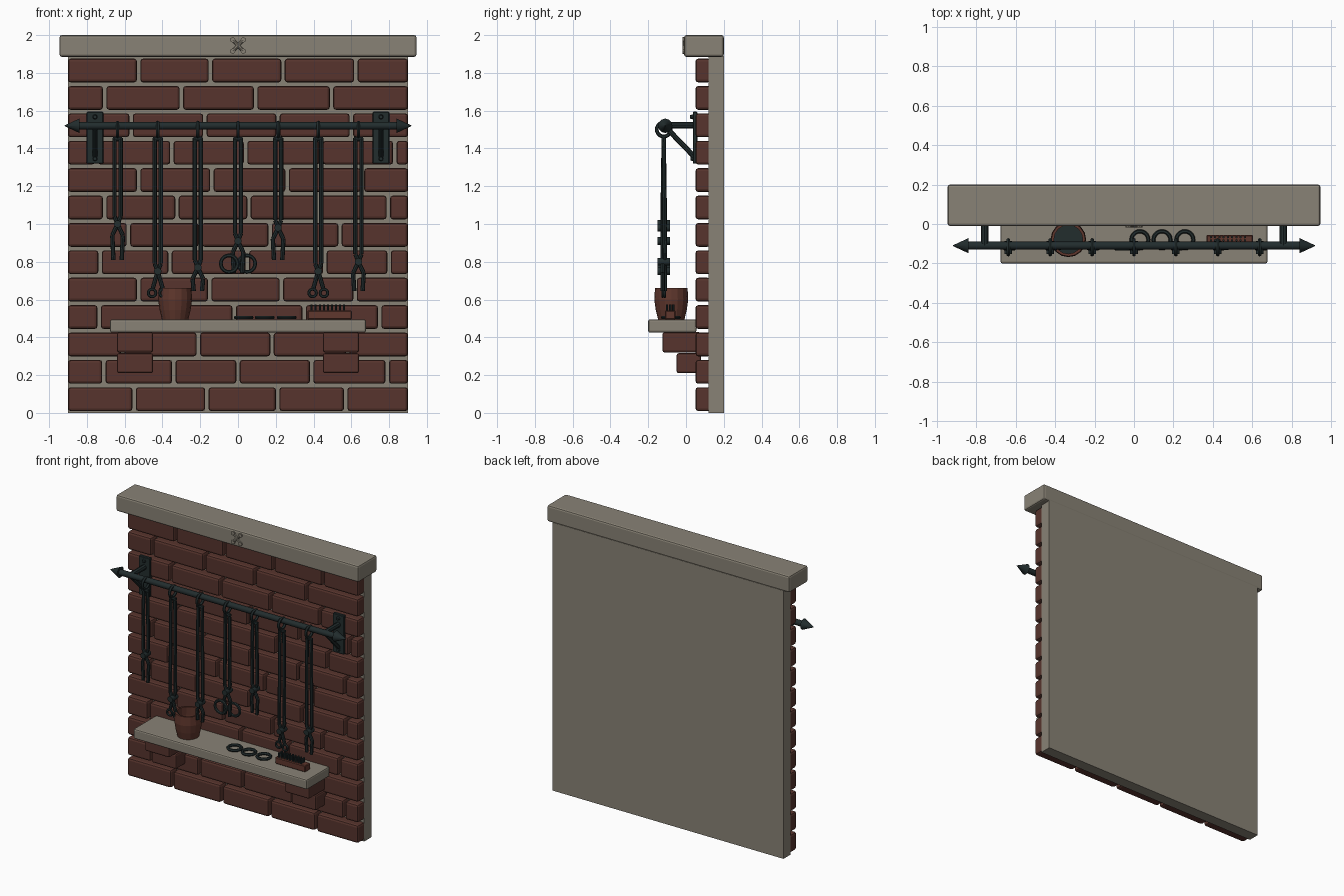
import bpy, bmesh, math
from mathutils import Vector, Matrix

cube = bpy.data.objects.get("Cube")
if cube:
    bpy.data.objects.remove(cube, do_unlink=True)


def material(name, rgb):
    m = bpy.data.materials.new(name)
    m.use_nodes = True
    m.diffuse_color = (*rgb, 1)
    m.node_tree.nodes["Principled BSDF"].inputs["Base Color"].default_value = (*rgb, 1)
    return m


STONE = material("grey stone", (0.25, 0.225, 0.18))
BRICK = material("dark red brick", (0.095, 0.034, 0.026))
IRON = material("dark iron", (0.016, 0.026, 0.027))
WOOD = material("red brown wood", (0.115, 0.038, 0.026))


def finish(name, bm, mat, smooth=False):
    mesh = bpy.data.meshes.new(name)
    bmesh.ops.recalc_face_normals(bm, faces=bm.faces)
    bm.to_mesh(mesh)
    bm.free()
    mesh.materials.append(mat)
    ob = bpy.data.objects.new(name, mesh)
    bpy.context.collection.objects.link(ob)
    if smooth:
        bpy.ops.object.select_all(action='DESELECT')
        ob.select_set(True)
        bpy.context.view_layer.objects.active = ob
        bpy.ops.object.shade_smooth_by_angle(angle=math.radians(40))
    return ob


def add_box(bm, x, y, z):
    """Adds a box from (min, max) pairs."""
    size = [b - a for a, b in (x, y, z)]
    mid = [(a + b) / 2 for a, b in (x, y, z)]
    bmesh.ops.create_cube(bm, size=1, matrix=Matrix.Translation(mid) @ Matrix.Diagonal((*size, 1)))


def boxes(name, mat, specs, bevel=0.0, segments=2):
    bm = bmesh.new()
    for spec in specs:
        add_box(bm, *spec)
    ob = finish(name, bm, mat)
    if bevel:
        mod = ob.modifiers.new("rounded edges", 'BEVEL')
        mod.width, mod.segments = bevel, segments
    return ob


def add_rod(bm, a, b, r1, r2=None, sides=8):
    a, b = Vector(a), Vector(b)
    d = b - a
    m = Matrix.Translation((a + b) / 2) @ d.to_track_quat('Z', 'Y').to_matrix().to_4x4()
    bmesh.ops.create_cone(bm, cap_ends=True, segments=sides, radius1=r1,
                          radius2=r1 if r2 is None else r2, depth=d.length, matrix=m)


def add_path(bm, points, r):
    for a, b in zip(points, points[1:]):
        add_rod(bm, a, b, r)


def add_ring(bm, centre, axis, major, minor, steps=20, sides=6):
    """Adds a torus around the given axis."""
    m = Matrix.Translation(centre) @ Vector(axis).to_track_quat('Z', 'Y').to_matrix().to_4x4()
    loops = []
    for i in range(steps):
        t = math.tau * i / steps
        loop = []
        for j in range(sides):
            p = math.tau * j / sides
            rad = major + minor * math.cos(p)
            loop.append(bm.verts.new(m @ Vector((rad * math.cos(t), rad * math.sin(t), minor * math.sin(p)))))
        loops.append(loop)
    for i in range(steps):
        a, b = loops[i], loops[(i + 1) % steps]
        for j in range(sides):
            k = (j + 1) % sides
            bm.faces.new((a[j], b[j], b[k], a[k]))


# Wall slab and capstone
boxes("wall_slab", STONE, [((-0.9, 0.9), (0.12, 0.2), (0, 1.89))])
boxes("capstone", STONE, [((-0.945, 0.945), (-0.01, 0.2), (1.885, 2.0))], 0.012)

# Crossed ornament in low relief on the capstone
bm = bmesh.new()
for s in (-1, 1):
    add_rod(bm, (-0.028 * s, -0.01, 1.915), (0.028 * s, -0.01, 1.975), 0.009)
    for dx, z in ((-0.028, 1.915), (0.028, 1.975)):
        add_rod(bm, (dx * s, -0.018, z), (dx * s, 0, z), 0.014)
finish("capstone_ornament", bm, STONE)

# Brick courses, listed bottom to top by their upright joints
JOINTS = [
    (-.55, -.165, .21, .57), (-.71, -.34, 0, .39, .79),
    (-.61, -.21, .18, .58), (-.735, -.34, -.02, .35, .75),
    (-.526, -.15, .23, .62), (-.73, -.36, .05, .46, .8),
    (-.58, -.2, .17, .54), (-.706, -.323, .058, .43, .796),
    (-.526, -.138, .26, .659), (-.75, -.35, .04, .44, .83),
    (-.566, -.175, .212, .6), (-.706, -.3, .093, .495),
    (-.526, -.146, .238, .624)]
specs = []
for row, joints in enumerate(JOINTS):
    z = 0.0725 + 0.145 * row
    ends = (-0.909, *joints, 0.909)
    for a, b in zip(ends, ends[1:]):
        specs.append(((a + 0.009, b - 0.009), (0.05, 0.13), (z - 0.063, z + 0.063)))
boxes("bricks", BRICK, specs, 0.015)

# Shelf on stepped brick corbels
boxes("shelf", STONE, [((-0.677, 0.677), (-0.2, 0.055), (0.425, 0.495))], 0.01)
specs = []
for c in (-0.545, 0.545):
    span = (c - 0.096, c + 0.096)
    specs += [(span, (-0.125, 0.08), (0.32, 0.427)), (span, (-0.05, 0.08), (0.21, 0.316))]
boxes("shelf_corbels", BRICK, specs, 0.012)

# Hanging bar with pointed ends
BAR_Y, BAR_Z = -0.11, 1.52
bm = bmesh.new()
add_rod(bm, (-0.86, BAR_Y, BAR_Z), (0.86, BAR_Y, BAR_Z), 0.02, sides=12)
for s in (-1, 1):
    add_rod(bm, (s * 0.84, BAR_Y, BAR_Z), (s * 0.918, BAR_Y, BAR_Z), 0.038, 0.002, sides=12)
finish("hanging_bar", bm, IRON, True)

# Wall brackets: plate, arm, brace and bolts
boxes("bracket_plates", IRON, [((c - 0.044, c + 0.044), (0.036, 0.06), (1.32, 1.595))
                               for c in (-0.757, 0.757)], 0.004, 1)
bm = bmesh.new()
for c in (-0.757, 0.757):
    add_rod(bm, (c, 0.05, BAR_Z + 0.003), (c, BAR_Y, BAR_Z + 0.003), 0.018)
    add_rod(bm, (c, 0.045, 1.355), (c, -0.1, 1.505), 0.014)
    add_rod(bm, (c, 0.045, 1.567), (c, 0.022, 1.567), 0.016, 0.009)
    add_rod(bm, (c, 0.045, 1.345), (c, 0.025, 1.345), 0.016, 0.009)
finish("bracket_arms", bm, IRON, True)

# Hooks and tongs: pivot height, tip height, style of the ends
Y = -0.118
TOOLS = [(1.0, 0.81, "jaw"), (0.75, 0.635, "small loops"), (0.77, 0.645, "jaw"),
         (0.91, 0.74, "jaw"), (0.98, 0.81, "jaw"), (0.75, 0.635, "small loops"),
         (0.80, 0.645, "jaw")]
for i, (pivot, tip, style) in enumerate(TOOLS):
    x = (i - 3) * 0.2125
    bm = bmesh.new()
    add_ring(bm, (x, Y, 1.5), (1, 0, 0), 0.037, 0.01)
    finish(f"hook_{i + 1}", bm, IRON, True)

    bm = bmesh.new()
    for s in (-1, 1):
        depth = Y + s * 0.006
        path = [(x + s * 0.016, Y, 1.455), (x + s * 0.016, depth, pivot + 0.04), (x, depth, pivot)]
        if style == "jaw":
            path += [(x - s * 0.028, depth, pivot - 0.06), (x - s * 0.022, depth, tip)]
        else:
            path += [(x - s * 0.026, depth, tip + 0.025)]
            add_ring(bm, (x - s * 0.03, depth, tip), (0, 1, 0), 0.02, 0.008, 14)
        add_path(bm, path, 0.0115)
    add_rod(bm, (x, Y - 0.033, pivot), (x, Y + 0.033, pivot), 0.02, sides=10)
    add_rod(bm, (x - 0.024, Y, 1.45), (x + 0.024, Y, 1.45), 0.012)
    finish(f"tongs_{i + 1}", bm, IRON, True)

# Pair of rings held by the middle tongs
bm = bmesh.new()
for s in (-1, 1):
    add_ring(bm, (s * 0.047, Y + s * 0.008, 0.79), (0, 1, 0), 0.044, 0.01)
finish("held_rings", bm, IRON, True)

# Bucket: open turned profile, with a dark fill inside
PX, PY = -0.333, -0.078
PROFILE = [(0.07, 0.495), (0.082, 0.545), (0.09, 0.6), (0.086, 0.662),
           (0.073, 0.662), (0.076, 0.6), (0.07, 0.55)]
bm = bmesh.new()
SIDES = 16
rings = [[bm.verts.new((PX + r * math.cos(math.tau * k / SIDES), PY + r * math.sin(math.tau * k / SIDES), z))
          for k in range(SIDES)] for r, z in PROFILE]
for a, b in zip(rings, rings[1:]):
    for k in range(SIDES):
        n = (k + 1) % SIDES
        bm.faces.new((a[k], a[n], b[n], b[k]))
bm.faces.new(rings[0][::-1])
bm.faces.new(rings[-1])
finish("bucket", bm, WOOD)
bm = bmesh.new()
add_rod(bm, (PX, PY, 0.545), (PX, PY, 0.58), 0.074, sides=SIDES)
finish("bucket_fill", bm, IRON)

# Loose rings lying on the shelf
bm = bmesh.new()
for x in (0.03, 0.142, 0.258):
    add_ring(bm, (x, -0.08, 0.505), (0, 0, 1), 0.043, 0.01)
finish("shelf_rings", bm, IRON, True)

# Brush lying with bristles upward
boxes("brush_block", WOOD, [((0.367, 0.603), (-0.112, -0.055), (0.495, 0.542))], 0.005, 1)
bm = bmesh.new()
for i in range(9):
    for y in (-0.1, -0.083, -0.067):
        x = 0.39 + i * 0.0215
        add_rod(bm, (x, y, 0.54), (x, y, 0.573), 0.006, sides=6)
finish("brush_bristles", bm, IRON)
